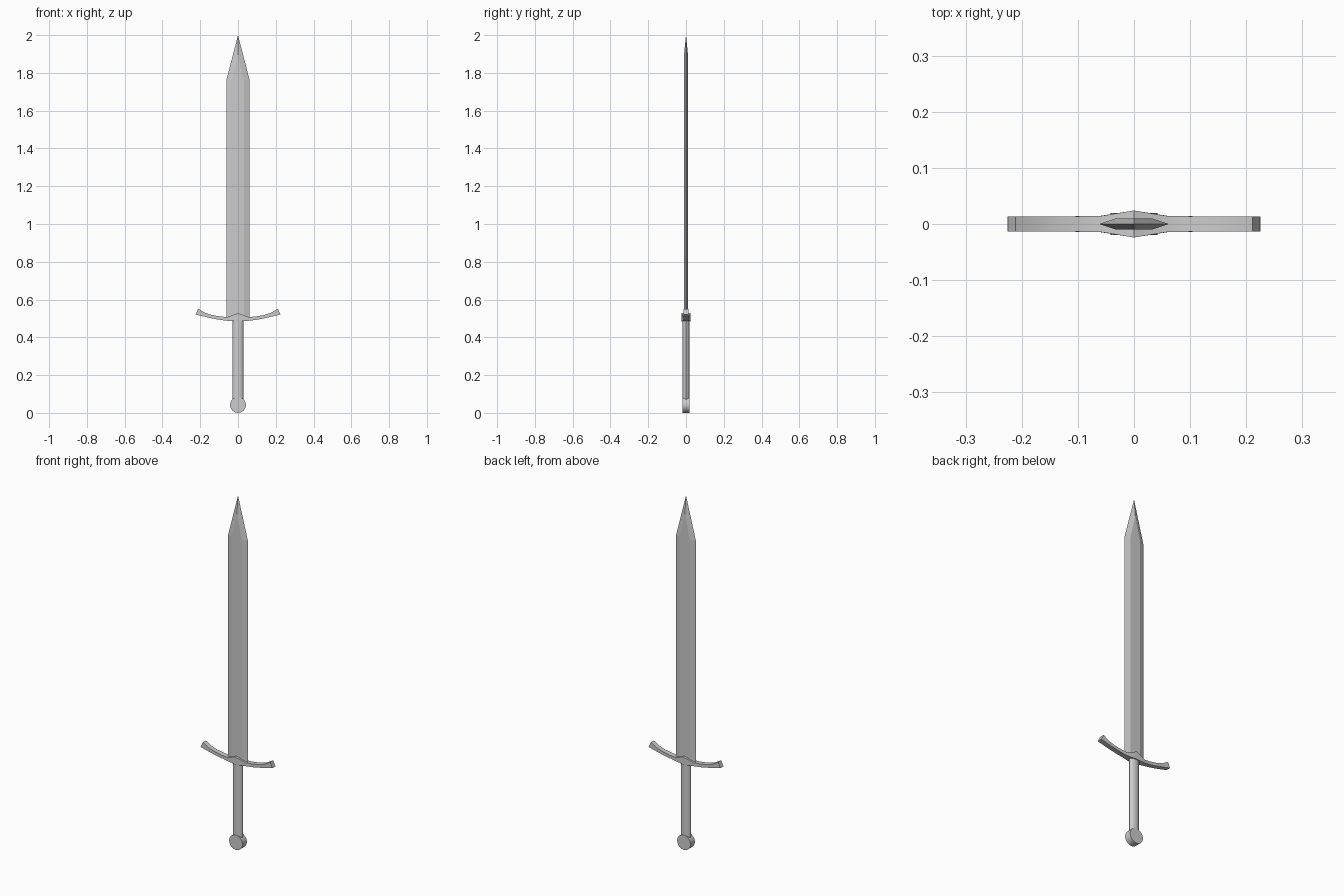
import bpy, bmesh, math
from mathutils import Matrix

if "Cube" in bpy.data.objects:
    bpy.data.objects.remove(bpy.data.objects["Cube"])


def finish(name, bm):
    bmesh.ops.remove_doubles(bm, verts=bm.verts, dist=1e-5)
    bmesh.ops.recalc_face_normals(bm, faces=bm.faces)
    mesh = bpy.data.meshes.new(name)
    bm.to_mesh(mesh)
    bm.free()
    obj = bpy.data.objects.new(name, mesh)
    bpy.context.collection.objects.link(obj)
    return obj


def smooth(obj):
    bpy.ops.object.select_all(action='DESELECT')
    bpy.context.view_layer.objects.active = obj
    obj.select_set(True)
    bpy.ops.object.shade_smooth_by_angle(angle=math.radians(35))


def loft(bm, rings):
    # Bridge equal-length closed rings and cap both ends
    vs = [[bm.verts.new(p) for p in ring] for ring in rings]
    n = len(vs[0])
    for a, b in zip(vs, vs[1:]):
        for i in range(n):
            j = (i + 1) % n
            bm.faces.new((a[i], a[j], b[j], b[i]))
    bm.faces.new(vs[0])
    bm.faces.new(vs[-1])


# Blade: flat centre with bevelled edges that mitre towards the point
bm = bmesh.new()
edge = [(-.062, .50), (-.062, 1.76), (0, 2.0), (.062, 1.76), (.062, .50)]
flat = [(-.032, .50), (-.032, 1.76), (0, 1.90), (.032, 1.76), (.032, .50)]
rim = [bm.verts.new((x, 0, z)) for x, z in edge]
faces = []
for y in (-.01, .01):
    inner = [bm.verts.new((x, y, z)) for x, z in flat]
    bm.faces.new(inner)
    for i in range(4):
        bm.faces.new((rim[i], rim[i + 1], inner[i + 1], inner[i]))
    faces.append(inner)
bm.faces.new((rim[0], faces[0][0], faces[0][4], rim[4], faces[1][4], faces[1][0]))
finish("blade", bm)

# Crossguard: upswept section, thicker at the centre; (x low, z low, x top, z top, half depth)
half = [(0, .484, 0, .528, .024), (.06, .488, .058, .507, .0145),
        (.105, .494, .098, .511, .0138), (.145, .502, .137, .518, .0138),
        (.185, .511, .175, .530, .0138), (.225, .521, .211, .551, .0138)]
sections = [(-a, b, -c, d, e) for a, b, c, d, e in half[:0:-1]] + half
bm = bmesh.new()
loft(bm, [[(xl, -d, zl), (xl, d, zl), (xt, d, zt), (xt, -d, zt)]
          for xl, zl, xt, zt, d in sections])
smooth(finish("crossguard", bm))

# Grip: oval rod
bm = bmesh.new()
bmesh.ops.create_cone(bm, cap_ends=True, segments=16, radius1=1, radius2=1, depth=1,
                      matrix=Matrix.Translation((0, 0, .28)) @ Matrix.Diagonal((.03, .0185, .43, 1)))
smooth(finish("grip", bm))

# Pommel: disc facing front and back
bm = bmesh.new()
bmesh.ops.create_cone(bm, cap_ends=True, segments=24, radius1=.042, radius2=.042, depth=.039,
                      matrix=Matrix.Translation((0, 0, .042)) @ Matrix.Rotation(math.pi / 2, 4, 'X'))
smooth(finish("pommel", bm))
